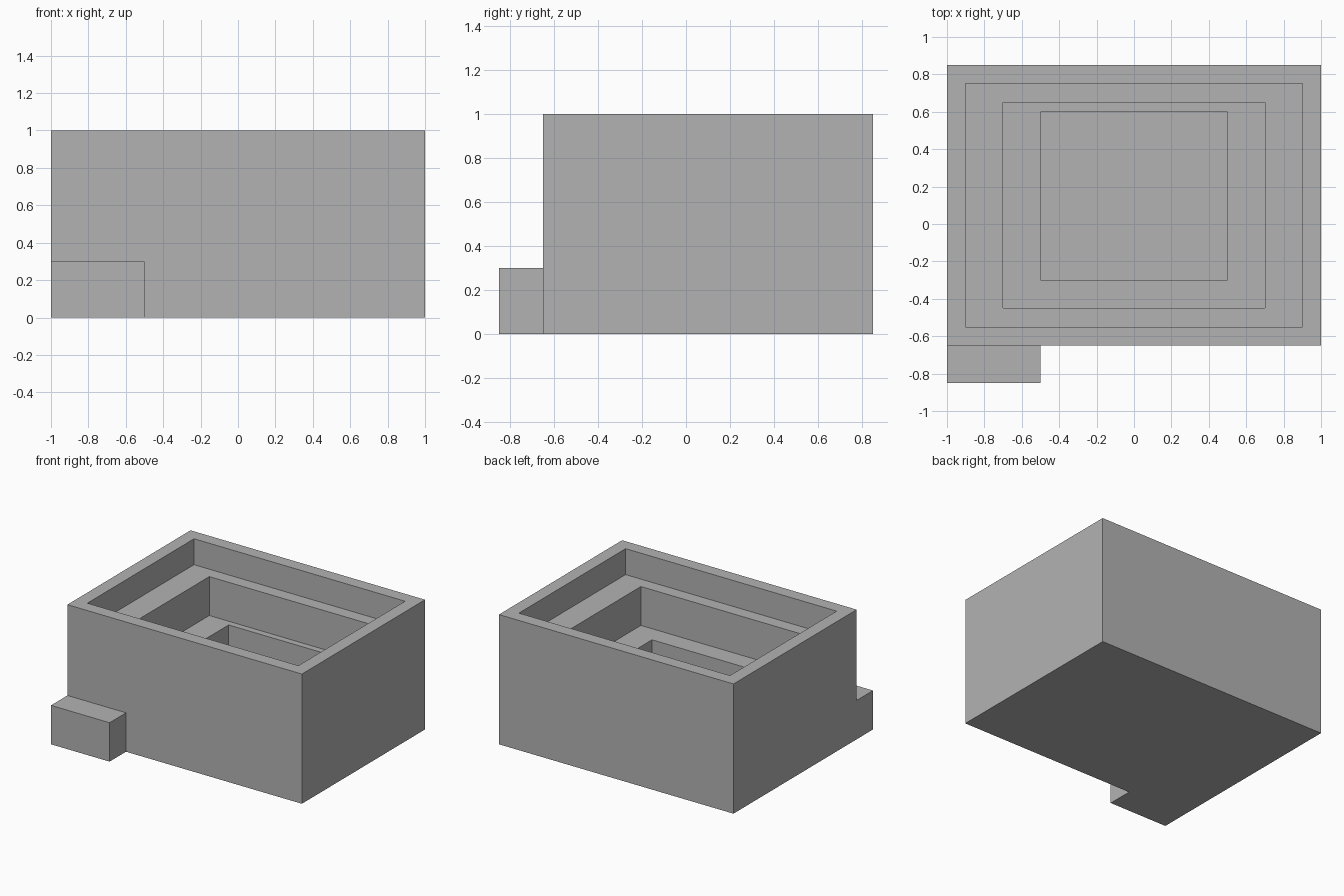
import bpy
import bmesh

default = bpy.data.objects.get("Cube")
if default:
    bpy.data.objects.remove(default, do_unlink=True)

# One plain grey material
grey = bpy.data.materials.new("plain grey")
grey.use_nodes = True
colour = (0.45, 0.45, 0.45, 1)
grey.diffuse_color = colour
grey.node_tree.nodes["Principled BSDF"].inputs["Base Color"].default_value = colour


def stepped_block(name, levels):
    """Join rectangles (x0, x1, y0, y1, z) in order and cap both ends."""
    bm = bmesh.new()
    rings = [[bm.verts.new((x, y, z))
              for x, y in ((x0, y0), (x1, y0), (x1, y1), (x0, y1))]
             for x0, x1, y0, y1, z in levels]
    for low, high in zip(rings, rings[1:]):
        for i in range(4):
            j = (i + 1) % 4
            bm.faces.new((low[i], low[j], high[j], high[i]))
    bm.faces.new(rings[0][::-1])
    bm.faces.new(rings[-1])
    bmesh.ops.recalc_face_normals(bm, faces=bm.faces)
    mesh = bpy.data.meshes.new(name)
    bm.to_mesh(mesh)
    bm.free()
    mesh.materials.append(grey)
    obj = bpy.data.objects.new(name, mesh)
    bpy.context.collection.objects.link(obj)
    return obj


# Box with three nested pockets, each with its own ledge
outer = (-1, 1, -0.65, 0.85)
pockets = [((-0.9, 0.9, -0.55, 0.75), 1.0, 0.8),
           ((-0.7, 0.7, -0.45, 0.65), 0.8, 0.5),
           ((-0.5, 0.5, -0.30, 0.60), 0.5, 0.1)]
levels = [(*outer, 0), (*outer, 1)]
for rect, top, floor in pockets:
    levels += [(*rect, top), (*rect, floor)]
body = stepped_block("stepped_box", levels)

# Small step at the front corner, merged into the box
foot = (-1, -0.5, -0.85, -0.65)
step = stepped_block("front_step", [(*foot, 0), (*foot, 0.3)])
step.hide_render = True
union = body.modifiers.new("join step", 'BOOLEAN')
union.operation = 'UNION'
union.solver = 'EXACT'
union.object = step
bpy.context.view_layer.objects.active = body
bpy.ops.object.modifier_apply(modifier=union.name)
bpy.data.objects.remove(step, do_unlink=True)
